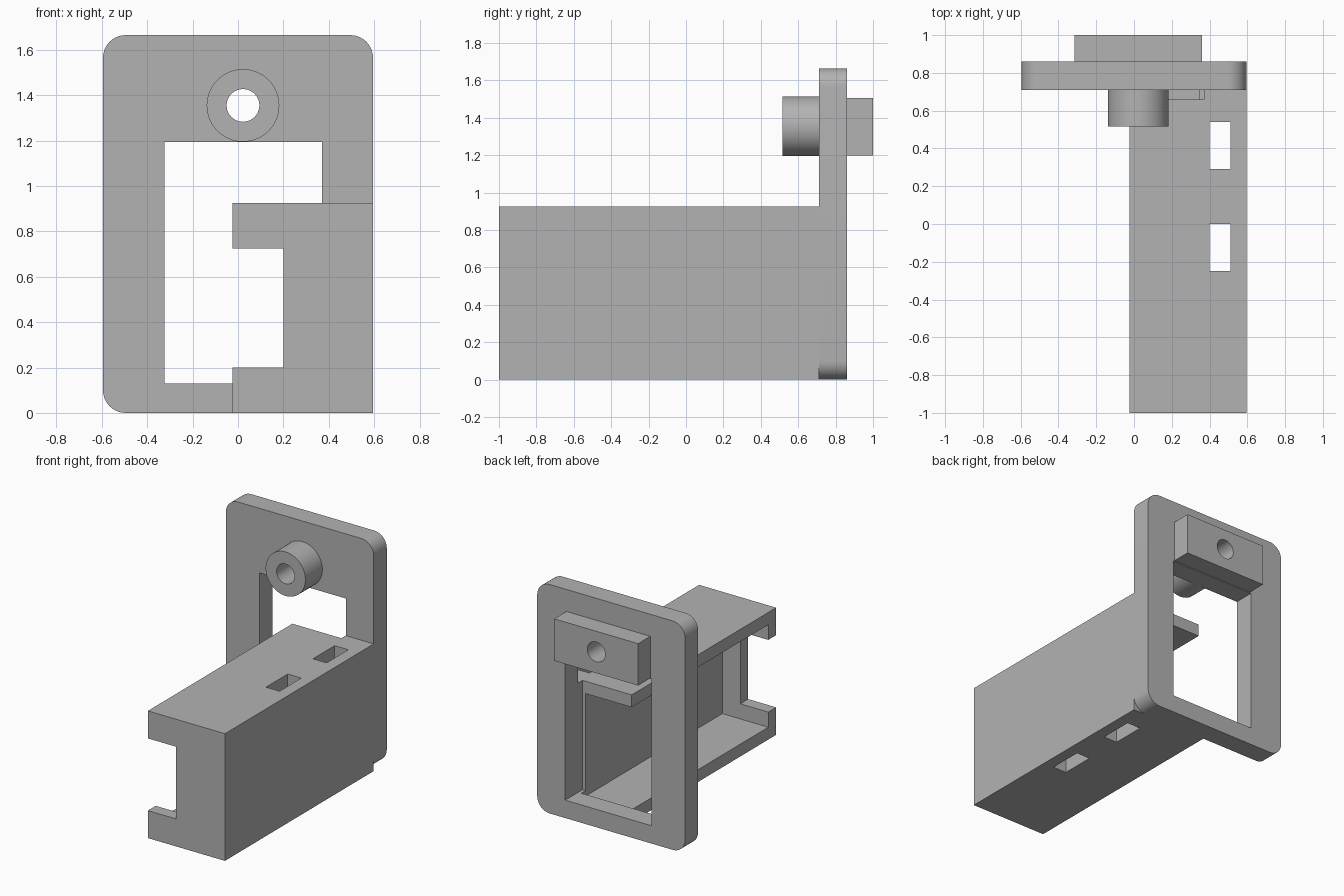
import bpy, bmesh, math
from mathutils import Matrix

cube = bpy.data.objects.get("Cube")
if cube:
    bpy.data.objects.remove(cube, do_unlink=True)

grey = bpy.data.materials.new("light_grey")
grey.use_nodes = True
colour = (0.45, 0.45, 0.45, 1)
grey.diffuse_color = colour
grey.node_tree.nodes["Principled BSDF"].inputs["Base Color"].default_value = colour


def finish(bm, name):
    bmesh.ops.recalc_face_normals(bm, faces=bm.faces)
    mesh = bpy.data.meshes.new(name)
    bm.to_mesh(mesh)
    bm.free()
    mesh.materials.append(grey)
    obj = bpy.data.objects.new(name, mesh)
    bpy.context.collection.objects.link(obj)
    return obj


def box(name, xs, ys, zs):
    bm = bmesh.new()
    bmesh.ops.create_cube(bm, size=1)
    for v in bm.verts:
        v.co = [(a + b) / 2 + c * (b - a) for c, (a, b) in zip(v.co, (xs, ys, zs))]
    return finish(bm, name)


def cylinder(name, radius, ys):
    """Cylinder along y on the shared hole axis."""
    bm = bmesh.new()
    place = Matrix.Translation((0.022, sum(ys) / 2, 1.355)) @ Matrix.Rotation(math.pi / 2, 4, "X")
    bmesh.ops.create_cone(bm, cap_ends=True, segments=64, radius1=radius,
                          radius2=radius, depth=ys[1] - ys[0], matrix=place)
    return finish(bm, name)


def activate(obj):
    bpy.ops.object.select_all(action="DESELECT")
    obj.select_set(True)
    bpy.context.view_layer.objects.active = obj


def cut(obj, *cutters):
    """Subtract each cutter and discard it."""
    for cutter in cutters:
        cutter.hide_render = True
        mod = obj.modifiers.new("cut", "BOOLEAN")
        mod.operation = "DIFFERENCE"
        mod.solver = "EXACT"
        mod.object = cutter
        activate(obj)
        bpy.ops.object.modifier_apply(modifier=mod.name)
        bpy.data.objects.remove(cutter, do_unlink=True)


def smooth(obj):
    activate(obj)
    bpy.ops.object.shade_smooth_by_angle(angle=math.radians(30))


def hole():
    return cylinder("hole_cutter", 0.072, (0, 1.5))


def opening():
    return box("opening_cutter", (-0.325, 0.37), (0.66, 0.95), (0.13, 1.195))


# Rounded mounting plate with its rectangular opening
plate = box("mounting_plate", (-0.595, 0.595), (0.71, 0.86), (0, 1.665))
bm = bmesh.new()
bm.from_mesh(plate.data)
corners = [e for e in bm.edges if abs(e.verts[0].co.y - e.verts[1].co.y) > 0.1]
bmesh.ops.bevel(bm, geom=corners, offset=0.1, segments=10, profile=0.5, affect="EDGES")
bm.to_mesh(plate.data)
bm.free()
cut(plate, opening(), hole())

# Channel arm: thick outer wall, thin top and floor, notched front wall
arm = box("channel_arm", (-0.025, 0.595), (-1, 0.71), (0, 0.925))
cut(arm,
    box("cavity_cutter", (-0.2, 0.345), (-0.91, 0.9), (0.09, 0.835)),
    box("notch_cutter", (-0.2, 0.2), (-1.2, -0.8), (0.2, 0.725)),
    opening())

# Vertical slots through the thick wall
for y in (-0.25, 0.29):
    cut(arm, box("slot_cutter", (0.4, 0.51), (y, y + 0.25), (-0.2, 1.2)))

# Front boss and rear block sharing one through hole
boss = cylinder("front_boss", 0.16, (0.515, 0.71))
block = box("rear_block", (-0.315, 0.36), (0.86, 1), (1.2, 1.505))
for part in (boss, block):
    cut(part, hole())

for part in (plate, arm, boss, block):
    smooth(part)
